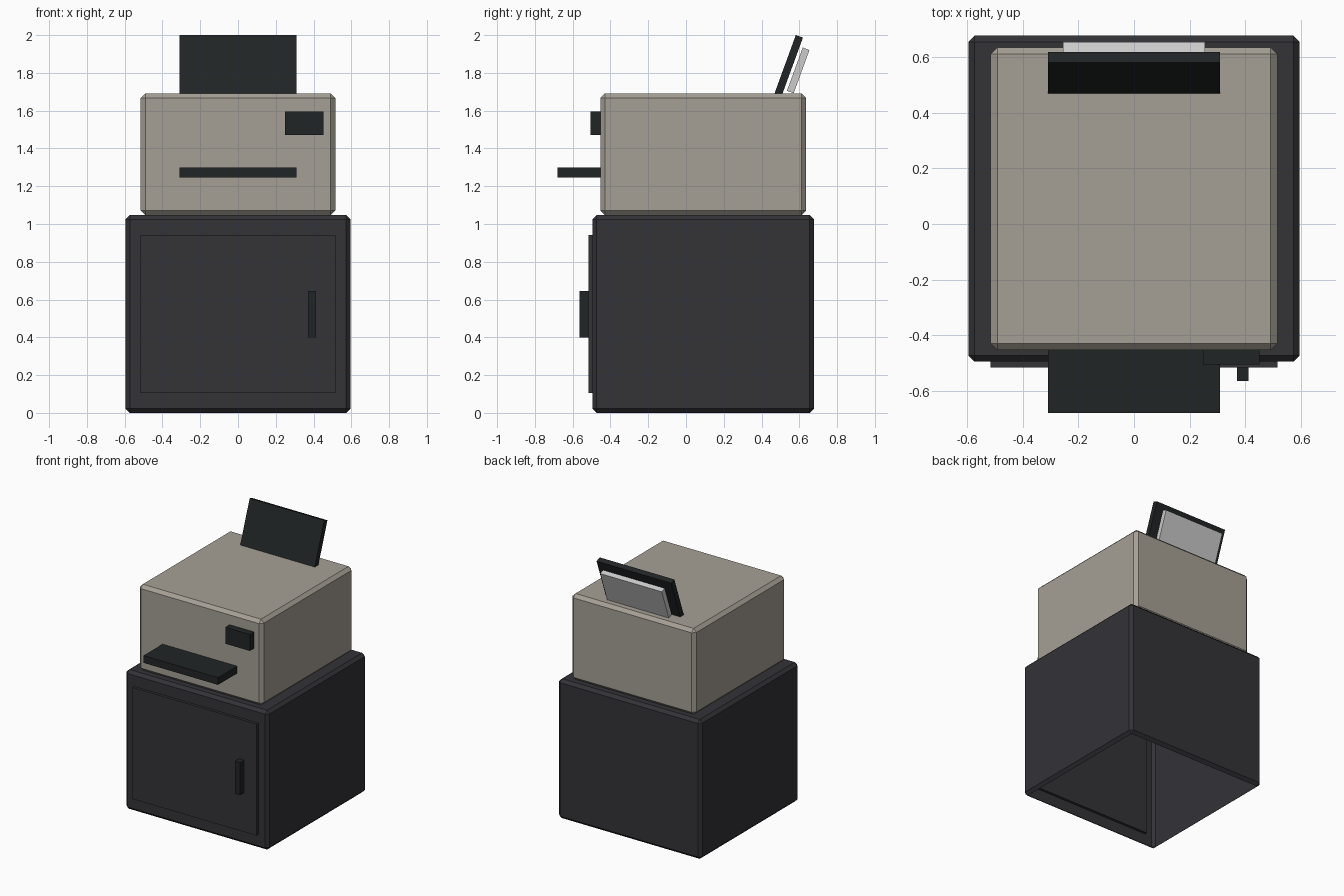
import bpy, bmesh
from mathutils import Matrix, Vector

if "Cube" in bpy.data.objects:
    bpy.data.objects.remove(bpy.data.objects["Cube"])


def material(name, rgb):
    m = bpy.data.materials.new(name)
    m.diffuse_color = (*rgb, 1)
    m.use_nodes = True
    m.node_tree.nodes["Principled BSDF"].inputs["Base Color"].default_value = m.diffuse_color
    return m


BEIGE = material("beige_plastic", (0.38, 0.35, 0.30))
CHARCOAL = material("charcoal_cabinet", (0.033, 0.033, 0.039))
BLACK = material("black_plastic", (0.015, 0.018, 0.019))
PAPER = material("paper", (0.52, 0.52, 0.51))


def box(name, lo, hi, mat, chamfer=0, tilt=0, open_bottom=False):
    """Box between two corners, optionally chamfered, tilted about x, or open below."""
    lo, hi = Vector(lo), Vector(hi)
    size = hi - lo
    bm = bmesh.new()
    bmesh.ops.create_cube(bm, size=1, matrix=Matrix.Diagonal((*size, 1)))
    if chamfer:
        bmesh.ops.bevel(bm, geom=bm.edges[:], offset=chamfer, segments=1,
                        affect='EDGES')
    bm.normal_update()
    if open_bottom:
        under = [f for f in bm.faces if f.normal.z < -0.99]
        bmesh.ops.delete(bm, geom=under, context='FACES')
    mesh = bpy.data.meshes.new(name)
    bm.to_mesh(mesh)
    bm.free()
    mesh.materials.append(mat)
    ob = bpy.data.objects.new(name, mesh)
    ob.location = (lo + hi) / 2
    ob.rotation_euler.x = tilt
    bpy.context.collection.objects.link(ob)
    return ob


def tilted_sheet(name, width, thick, length, y, z, mat):
    """Board leaning back, centred at (0, y, z)."""
    half = Vector((width, thick, length)) / 2
    c = Vector((0, y, z))
    return box(name, c - half, c + half, mat, tilt=-0.35)


# Cabinet, open underneath, with door and handle
box("cabinet", (-0.595, -0.495, 0), (0.595, 0.677, 1.047), CHARCOAL, 0.022,
    open_bottom=True)
box("cabinet_door", (-0.515, -0.515, 0.105), (0.515, -0.475, 0.943), CHARCOAL)
box("door_handle", (0.37, -0.565, 0.40), (0.412, -0.50, 0.645), BLACK)

# Printer body, control panel and output tray
box("printer_body", (-0.515, -0.453, 1.047), (0.515, 0.635, 1.692), BEIGE, 0.024)
box("control_panel", (0.248, -0.505, 1.472), (0.452, -0.405, 1.595), BLACK)
box("output_tray", (-0.31, -0.68, 1.246), (0.31, -0.26, 1.30), BLACK)

# Paper support and the stack of paper behind it
tilted_sheet("paper_support", 0.62, 0.04, 0.45, 0.523, 1.782, BLACK)
tilted_sheet("paper_stack", 0.512, 0.038, 0.244, 0.594, 1.813, PAPER)
